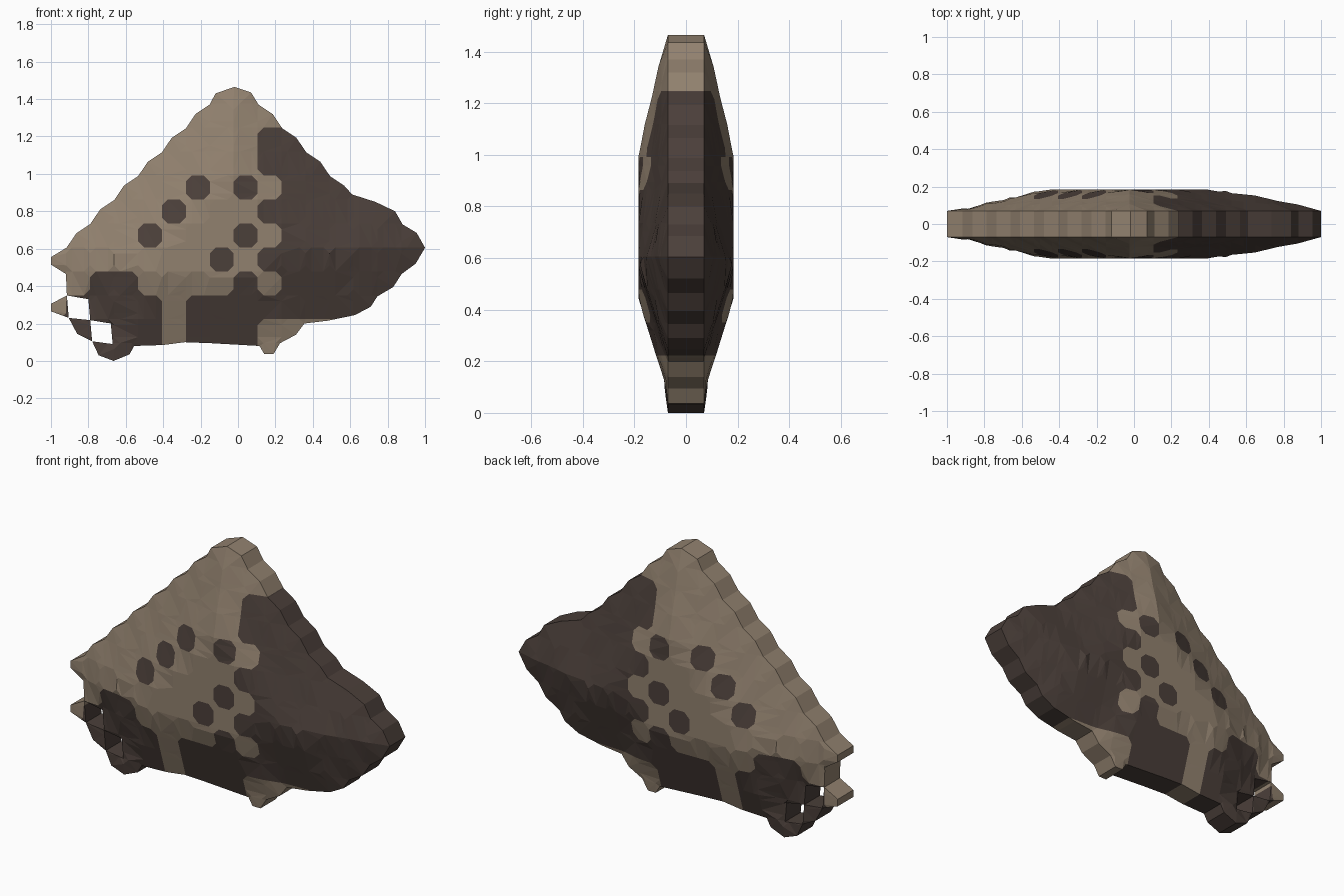
import bpy
from math import floor
from mathutils import Vector
from mathutils.geometry import delaunay_2d_cdt, intersect_point_line

STEP = 0.128                       # size of one pattern cell
LEFT, BOTTOM = -1.047, -0.033      # corner of the pattern grid
COLUMNS, ROWS = 17, 13
CUT = 0.032                        # chamfer on pattern corners
RIM, BULGE, SLOPE = 0.07, 0.115, 0.36

# Pattern rows from the ground up, # is dark; the last column repeats to the right
PATTERN = [
    "#####.###..",
    "#####.###..",
    ".####.#####",
    "..##....#.#",
    ".......#.##",
    "....#...#.#",
    ".....#...##",
    "......#.#.#",
    ".........##",
    ".........##",
    "...........",
]


def make_material(name, colour):
    mat = bpy.data.materials.new(name)
    mat.use_nodes = True
    mat.diffuse_color = (*colour, 1)
    shader = next(n for n in mat.node_tree.nodes if n.type == 'BSDF_PRINCIPLED')
    shader.inputs["Base Color"].default_value = (*colour, 1)
    shader.inputs["Roughness"].default_value = 0.9
    return mat


def stairs(x, side, count):
    """Stepped slope running down from the peak."""
    points = []
    for k in range(count):
        px, pz = x + side * STEP * k * 0.995, 1.37 - STEP * k * 0.995
        points += [(px, pz), (px + side * 0.075, pz - 0.05)]
    return points


def is_dark(col, row):
    line = PATTERN[max(0, min(row, len(PATTERN) - 1))]
    return line[max(0, min(col, len(line) - 1))] == "#"


def colour_at(p):
    """Cell colour, with lone corners cut away."""
    u, v = (p.x - LEFT) / STEP, (p.y - BOTTOM) / STEP
    own = is_dark(floor(u), floor(v))
    i, j = round(u), round(v)
    if (abs(u - i) + abs(v - j)) * STEP >= CUT:
        return int(own)
    around = [is_dark(i + a, j + b) for a in (-1, 0) for b in (-1, 0)]
    if sum(around) == 2:
        diagonal = around[0] == around[3]
        return 0 if diagonal else int(own)
    return int(sum(around) > 2)


def inside(p, loop):
    hit = False
    for a, b in zip(loop, loop[1:] + loop[:1]):
        if (a.y > p.y) != (b.y > p.y):
            if p.x < a.x + (p.y - a.y) * (b.x - a.x) / (b.y - a.y):
                hit = not hit
    return hit


def edge_distance(p, loops):
    best = 9.0
    for loop in loops:
        for a, b in zip(loop, loop[1:] + loop[:1]):
            near, t = intersect_point_line(p, a, b)
            near = a.lerp(b, max(0, min(1, t)))
            best = min(best, (p - near).length)
    return best


# Remove the default object
cube = bpy.data.objects.get("Cube")
if cube:
    bpy.data.objects.remove(cube, do_unlink=True)

# Silhouette: stepped left slope, nose and feet, tail, stepped right slope
nose = [(-1, .555), (-1, .515), (-.92, .465), (-.915, .35), (-1, .305),
        (-1, .265), (-.905, .23), (-.86, .145), (-.78, .105)]
feet = [(-.745, .03), (-.665, 0), (-.58, .035), (-.555, .08), (-.4, .085),
        (-.285, .1), (-.15, .095), (.115, .08), (.14, .037), (.19, .037),
        (.225, .095), (.31, .14), (.355, .2)]
tail = [(.48, .215), (.625, .245), (.71, .29), (.745, .345), (.83, .395),
        (.875, .465), (.95, .52), (1, .605), (.955, .685), (.88, .73),
        (.84, .8), (.735, .85), (.61, .89)]
outline = [(-.02, 1.465), (-.12, 1.43)] + stairs(-.152, -1, 7)[:-1] + nose + feet + tail
outline += stairs(.11, 1, 4)[::-1] + [(.07, 1.435)]
holes = [[(-.915, .35), (-.905, .23), (-.79, .218), (-.8, .33)],
         [(-.79, .218), (-.78, .105), (-.67, .09), (-.68, .2)]]
loops = [[Vector(p) for p in loop] for loop in [outline] + holes]

# Planar layout: silhouette, pattern grid lines and corner chamfers
points, edges = [], []


def add_path(path, closed=False):
    start, n = len(points), len(path)
    points.extend(Vector(p) for p in path)
    edges.extend((start + k, start + (k + 1) % n) for k in range(n if closed else n - 1))


for loop in loops:
    add_path(loop, True)
xs = [LEFT + STEP * i for i in range(COLUMNS)]
zs = [BOTTOM + STEP * j for j in range(ROWS)]
for z in zs:
    add_path([(x + d, z) for x in xs for d in (-CUT, 0, CUT)])
for x in xs:
    add_path([(x, z + d) for z in zs for d in (-CUT, 0, CUT)])
    for z in zs:
        add_path([(x + CUT, z), (x, z + CUT), (x - CUT, z), (x, z - CUT)], True)

flat, _, triangles, *_ = delaunay_2d_cdt(points, edges, [], 0, 1e-4)

# Keep the triangles within the silhouette and outside the holes
kept = []
for tri in triangles:
    mid = sum((flat[v] for v in tri), Vector((0, 0))) / 3
    if inside(mid, loops[0]) and not any(inside(mid, h) for h in loops[1:]):
        kept.append((list(tri), colour_at(mid)))

# Front and back skins bulge with distance from the rim
used = sorted({v for tri, _ in kept for v in tri})
index = {v: k for k, v in enumerate(used)}
count = len(used)
front, back = [], []
for v in used:
    p = flat[v]
    half = RIM + BULGE * min(1, edge_distance(p, loops) / SLOPE)
    front.append((p.x, -half, p.y))
    back.append((p.x, half, p.y))

faces, colours = [], []
directed = {}
for tri, colour in kept:
    ids = [index[v] for v in tri]
    faces += [ids, [k + count for k in reversed(ids)]]
    colours += [colour, colour]
    for a, b in zip(ids, ids[1:] + ids[:1]):
        directed[a, b] = colour

# Rim walls join the two skins
for (a, b), colour in directed.items():
    if (b, a) not in directed:
        faces.append([b, a, a + count, b + count])
        colours.append(colour)

mesh = bpy.data.meshes.new("patterned_body")
mesh.from_pydata(front + back, [], faces)
mesh.materials.append(make_material("light_taupe", (.285, .220, .158)))
mesh.materials.append(make_material("dark_brown", (.070, .050, .042)))
for face, colour in zip(mesh.polygons, colours):
    face.material_index = colour
mesh.update()
body = bpy.data.objects.new("patterned_body", mesh)
bpy.context.collection.objects.link(body)
